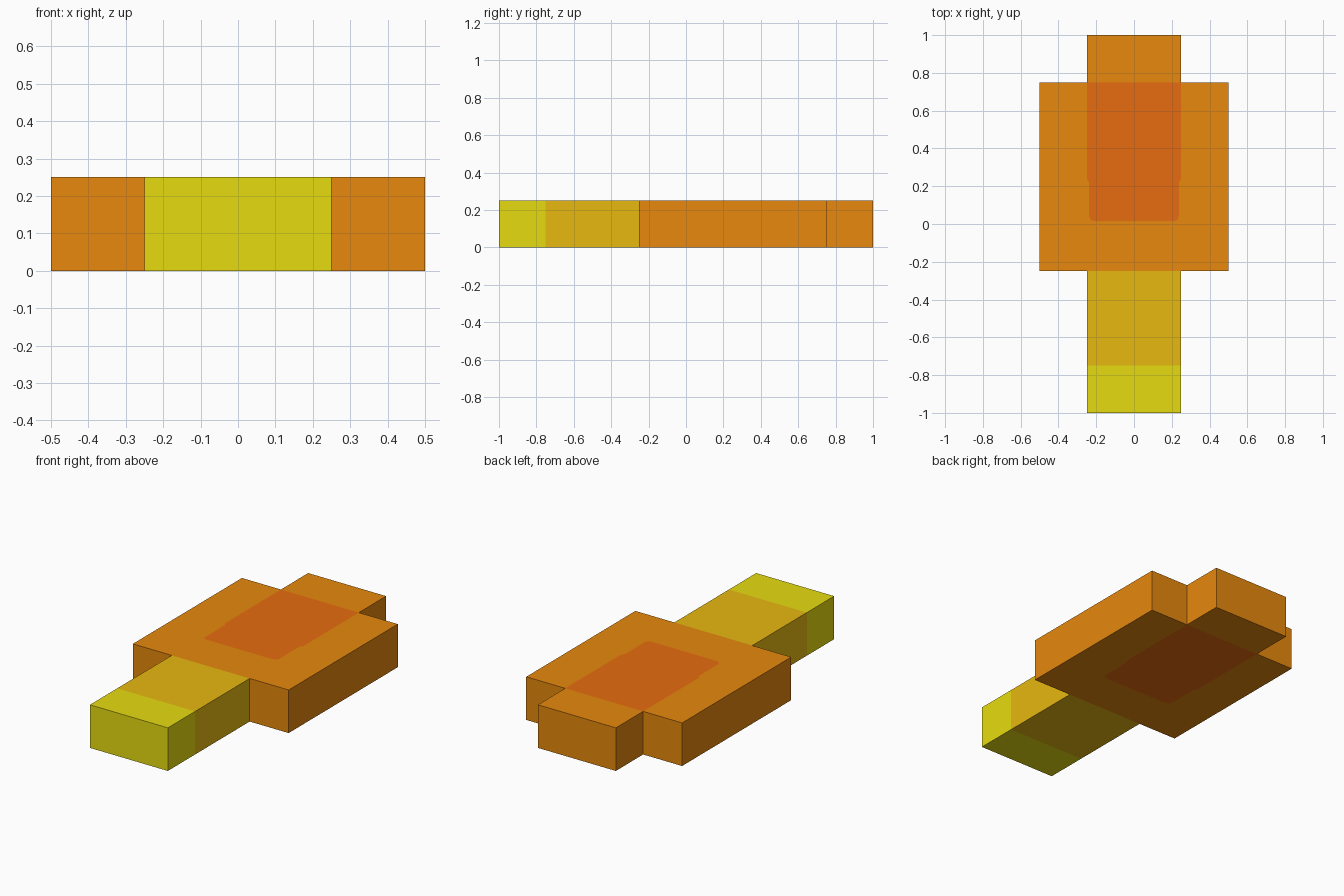
import bpy, bmesh, math

if "Cube" in bpy.data.objects:
    bpy.data.objects.remove(bpy.data.objects["Cube"])

HEIGHT = 0.25


def material(name, rgb):
    m = bpy.data.materials.new(name)
    m.diffuse_color = (*rgb, 1.0)
    m.use_nodes = True
    m.node_tree.nodes["Principled BSDF"].inputs["Base Color"].default_value = m.diffuse_color
    return m


YELLOW = material("yellow", (0.8, 0.71, 0.005))
AMBER = material("amber", (0.8, 0.48, 0.005))
ORANGE = material("orange", (0.8, 0.247, 0.004))
RED = material("red_orange", (0.8, 0.15, 0.005))


def rect(w, y0, y1):
    return [(-w, y0), (w, y0), (w, y1), (-w, y1)]


def slab(name, regions):
    """Raise adjoining counter-clockwise plan regions into one closed slab."""
    bm = bmesh.new()
    mesh = bpy.data.meshes.new(name)
    mats, verts = [], {}

    def vert(p, z):
        key = (round(p[0], 5), round(p[1], 5), z)
        if key not in verts:
            verts[key] = bm.verts.new(key)
        return verts[key]

    def edges(outline):
        return [((round(a[0], 5), round(a[1], 5)), (round(b[0], 5), round(b[1], 5)))
                for a, b in zip(outline, outline[1:] + outline[:1])]

    used = {e for outline, _ in regions for e in edges(outline)}
    for outline, mat in regions:
        if mat not in mats:
            mats.append(mat)
            mesh.materials.append(mat)
        faces = [bm.faces.new([vert(p, HEIGHT) for p in outline]),
                 bm.faces.new([vert(p, 0.0) for p in reversed(outline)])]
        # Walls only along the outside edges
        for a, b in edges(outline):
            if (b, a) not in used:
                faces.append(bm.faces.new([vert(a, 0.0), vert(b, 0.0),
                                           vert(b, HEIGHT), vert(a, HEIGHT)]))
        for f in faces:
            f.material_index = mats.index(mat)
    bm.to_mesh(mesh)
    bm.free()
    obj = bpy.data.objects.new(name, mesh)
    bpy.context.collection.objects.link(obj)
    return obj


# Patch outline: right side from back to front, with rounded front corner
r = 0.025
right = [(0.25, 0.75), (0.25, 0.24), (0.237, 0.22)]
right += [(0.237 - r + r * math.cos(t), 0.015 + r - r * math.sin(t))
          for t in (0, math.pi / 4, math.pi / 2)]
left = [(-x, y) for x, y in reversed(right)]
patch = left + right[::-1]
patch = (right + left)[::-1]

# Wide panel wraps round the patch
panel = [(-0.5, -0.25), (0.5, -0.25), (0.5, 0.75)] + right + left + [(-0.5, 0.75)]

# Body: panel, inlaid patch on both faces, and back tab
slab("body", [(panel, ORANGE), (patch, RED), (rect(0.25, 0.75, 1.0), ORANGE)])

# Front bar: amber neck with yellow tip
slab("front_bar", [(rect(0.25, -0.75, -0.25), AMBER),
                   (rect(0.25, -1.0, -0.75), YELLOW)])
